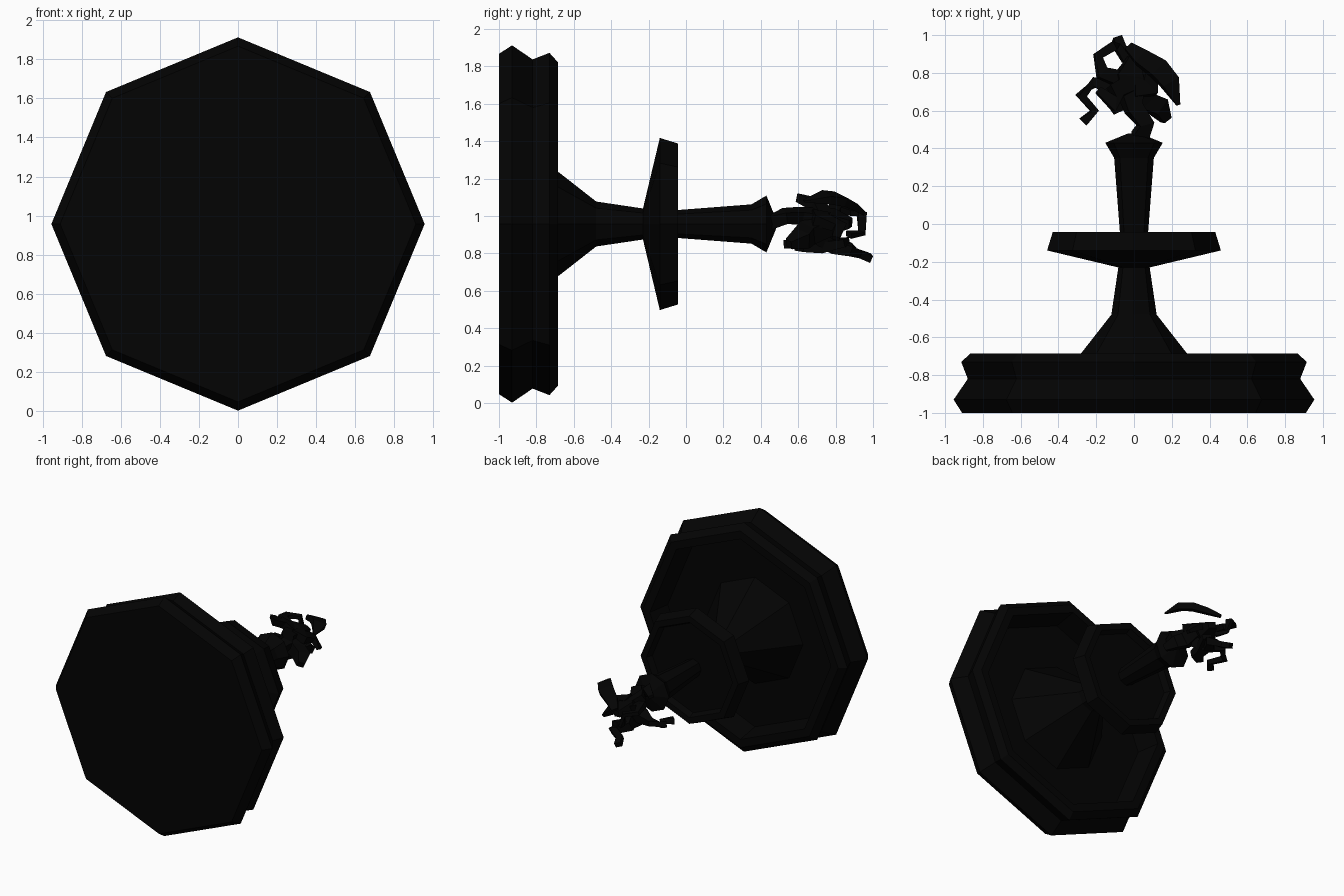
import bpy, bmesh, math
from mathutils import Vector

CZ = 0.957  # height of the turning axis, which runs along y


def make_object(name, bm):
    bmesh.ops.recalc_face_normals(bm, faces=bm.faces)
    mesh = bpy.data.meshes.new(name)
    bm.to_mesh(mesh)
    bm.free()
    ob = bpy.data.objects.new(name, mesh)
    mat = bpy.data.materials.get("black") or bpy.data.materials.new("black")
    mat.diffuse_color = (0.001, 0.001, 0.001, 1)
    mesh.materials.append(mat)
    bpy.context.collection.objects.link(ob)
    return ob


def turned(name, profile, sides=8):
    """Octagonal turned solid from (radius, y) points, capped at both ends."""
    bm = bmesh.new()
    rings = [[bm.verts.new((r * math.cos(2 * math.pi * k / sides), y,
                            CZ + r * math.sin(2 * math.pi * k / sides)))
              for k in range(sides)] for r, y in profile]
    for a, b in zip(rings, rings[1:]):
        for k in range(sides):
            j = (k + 1) % sides
            bm.faces.new((a[k], a[j], b[j], b[k]))
    bm.faces.new(rings[0])
    bm.faces.new(rings[-1])
    return make_object(name, bm)


def splash(name, path, widths, flat=0.6):
    """Jagged four-sided ribbon of water along a path."""
    pts = [Vector(p) for p in path]
    bm = bmesh.new()
    rings = []
    for i, p in enumerate(pts):
        d = (pts[min(i + 1, len(pts) - 1)] - pts[max(i - 1, 0)]).normalized()
        side = d.cross(Vector((0.3, 0.2, 1))).normalized()
        up = side.cross(d)
        w = widths[i] / 2
        rings.append([bm.verts.new(p + side * w * a + up * w * flat * b)
                      for a, b in ((1, 1), (-1, 1), (-1, -1), (1, -1))])
    for a, b in zip(rings, rings[1:]):
        for k in range(4):
            j = (k + 1) % 4
            bm.faces.new((a[k], a[j], b[j], b[k]))
    bm.faces.new(rings[0])
    bm.faces.new(rings[-1])
    return make_object(name, bm)


# Fountain body: pool with rim, flared foot, upper dish, tapered spout
turned("fountain_body", [
    (0.91, -1.0), (0.955, -0.93), (0.88, -0.82), (0.915, -0.73), (0.865, -0.685),
    (0.80, -0.685), (0.77, -0.87), (0.425, -0.87), (0.12, -0.48), (0.083, -0.23),
    (0.46, -0.14), (0.43, -0.042), (0.38, -0.042), (0.36, -0.09), (0.072, -0.09),
    (0.075, -0.04), (0.105, 0.35), (0.152, 0.43), (0.03, 0.48)])

# Water jet and its branching splashes
splash("water_jet", [(0.03, 0.46, 0.97), (0.06, 0.53, 1.0), (0.0, 0.61, 1.0),
                     (-0.02, 0.7, 0.98), (-0.03, 0.78, 0.97), (0.0, 0.88, 0.96)],
       [0.09, 0.08, 0.09, 0.12, 0.14, 0.06], 0.8)
splash("splash_left", [(-0.03, 0.72, 0.93), (-0.11, 0.7, 0.9), (-0.21, 0.75, 0.9),
                       (-0.28, 0.68, 0.87), (-0.21, 0.6, 0.85), (-0.27, 0.54, 0.85)],
       [0.10, 0.09, 0.05, 0.05, 0.04, 0.05], 0.9)
splash("splash_tip", [(0.0, 0.7, 0.9), (-0.04, 0.8, 0.84), (0.02, 0.88, 0.82),
                      (-0.06, 0.92, 0.8), (-0.09, 0.985, 0.775)],
       [0.10, 0.09, 0.07, 0.05, 0.05], 0.8)
splash("splash_loop", [(-0.05, 0.76, 0.98), (-0.17, 0.8, 1.04), (-0.19, 0.89, 1.02),
                       (-0.11, 0.94, 1.01), (-0.09, 0.94, 0.91), (-0.04, 0.87, 0.9)],
       [0.09, 0.07, 0.05, 0.05, 0.04, 0.05])
# broad blade on the upper right, tapering to a point
splash("splash_blade", [(-0.03, 0.94, 1.02), (0.04, 0.88, 1.06), (0.13, 0.82, 1.09),
                        (0.19, 0.75, 1.1), (0.235, 0.63, 1.08)],
       [0.05, 0.09, 0.11, 0.10, 0.02], 0.45)
splash("splash_right", [(0.03, 0.76, 0.95), (0.06, 0.65, 0.91), (0.13, 0.62, 0.88),
                        (0.17, 0.55, 0.85)],
       [0.10, 0.11, 0.10, 0.05], 0.9)
splash("splash_low", [(0.03, 0.86, 0.86), (-0.03, 0.74, 0.84), (-0.05, 0.65, 0.84),
                      (-0.12, 0.6, 0.83)],
       [0.07, 0.10, 0.09, 0.05])
splash("splash_front", [(0.0, 0.72, 1.0), (0.08, 0.72, 0.98), (0.09, 0.82, 0.94),
                        (0.16, 0.8, 0.88)],
       [0.10, 0.10, 0.08, 0.04])
splash("splash_upper", [(-0.03, 0.74, 1.0), (-0.1, 0.7, 1.06), (-0.1, 0.63, 1.09),
                        (-0.19, 0.71, 1.08)],
       [0.09, 0.09, 0.08, 0.04])
